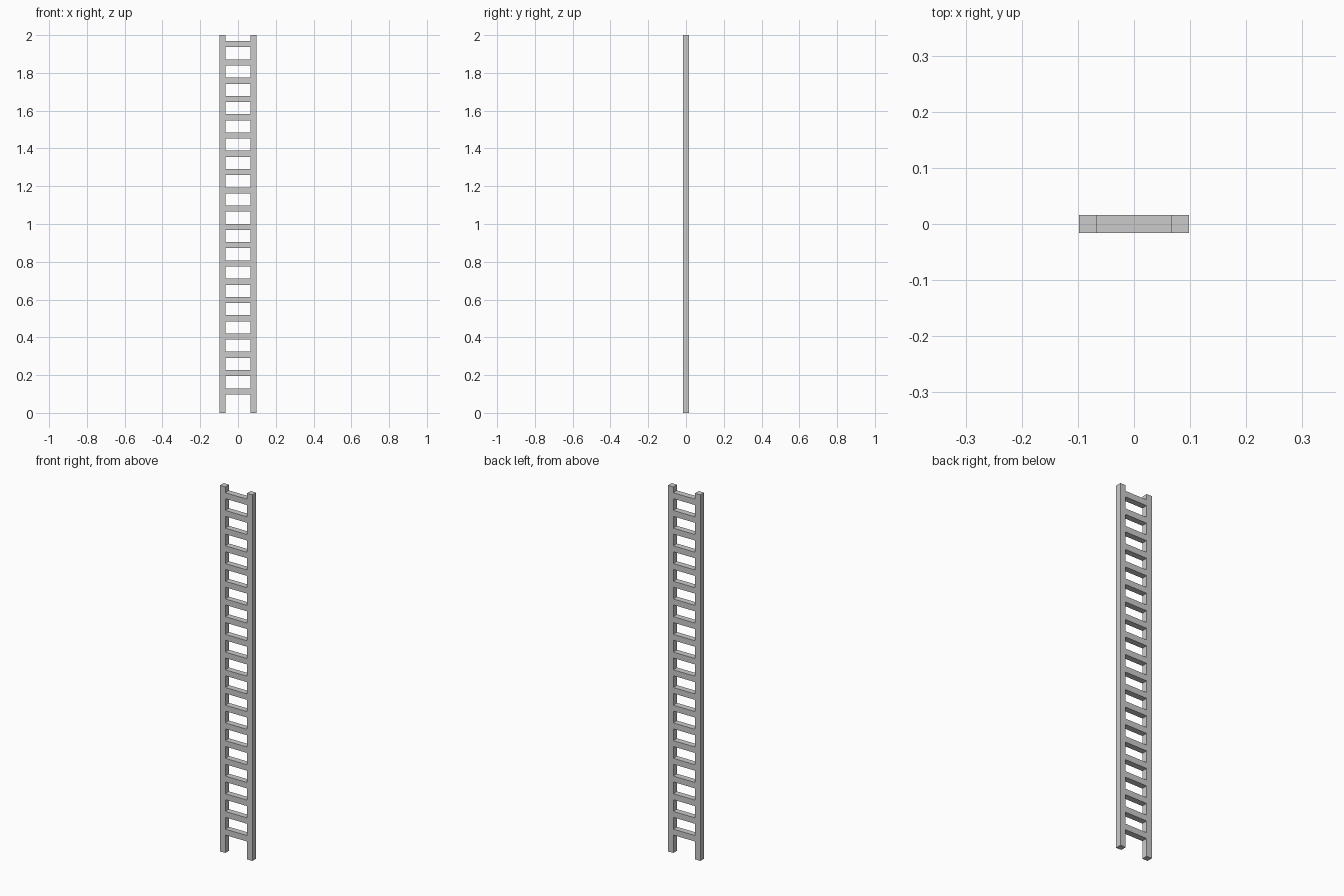
import bpy

if "Cube" in bpy.data.objects:
    bpy.data.objects.remove(bpy.data.objects["Cube"])

HEIGHT = 2.0
T = 0.0325           # square bar thickness
HALF_W = 0.098       # half of overall width
RUNGS = 20
FIRST, LAST = 0.114, 1.952   # rung centre heights


def box(name, center, size):
    bpy.ops.mesh.primitive_cube_add(size=1, location=center)
    ob = bpy.context.object
    ob.name = name
    ob.scale = size
    bpy.ops.object.transform_apply(location=False, rotation=False, scale=True)
    return ob


# side rails
for side, sx in (("left", -1), ("right", 1)):
    box(f"{side}_rail", (sx * (HALF_W - T / 2), 0, HEIGHT / 2), (T, T, HEIGHT))

# rungs, flush with the rails
pitch = (LAST - FIRST) / (RUNGS - 1)
for i in range(RUNGS):
    box(f"rung_{i + 1:02d}", (0, 0, FIRST + i * pitch), (2 * (HALF_W - T), T, T))
